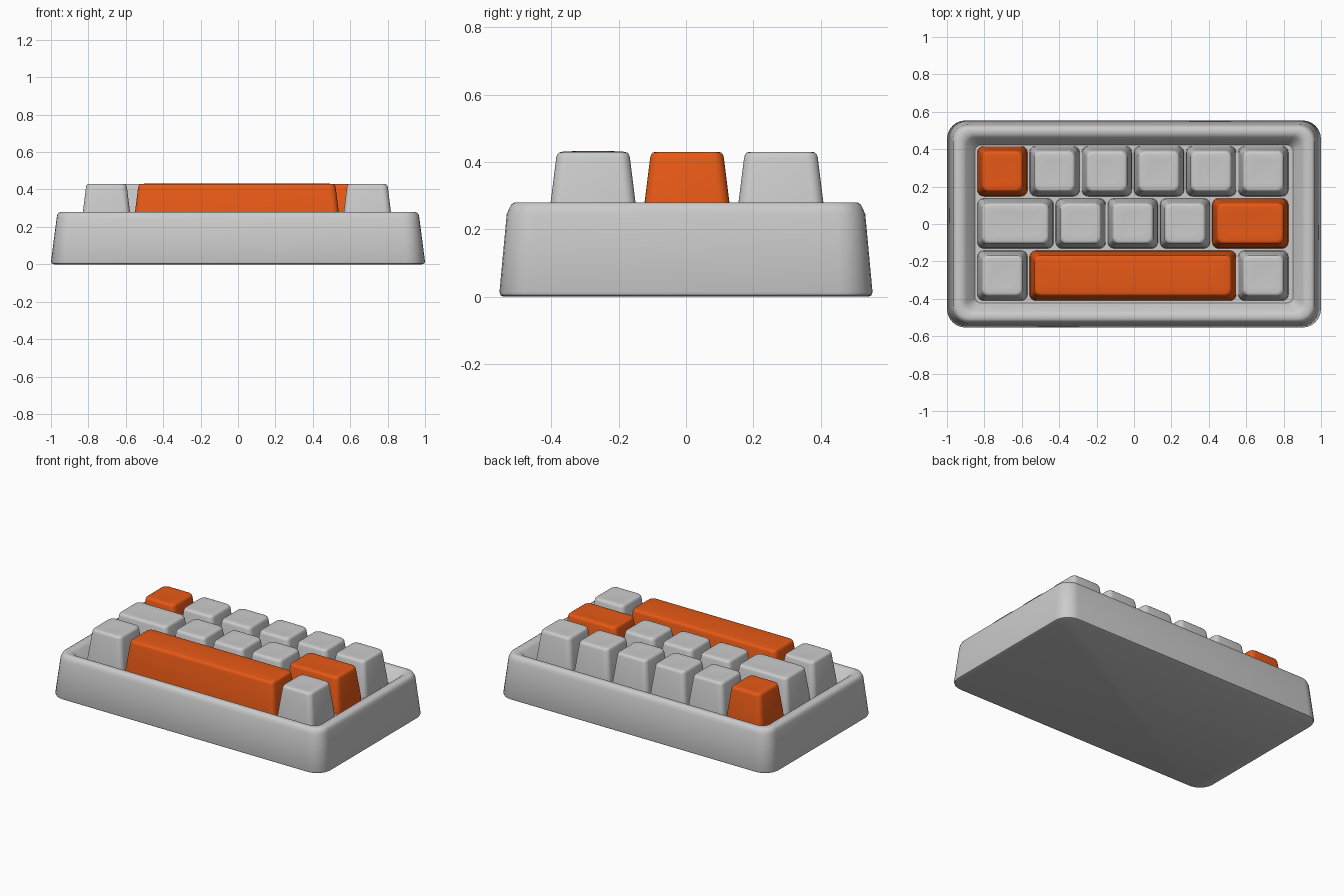
import bpy, bmesh, math

if "Cube" in bpy.data.objects:
    bpy.data.objects.remove(bpy.data.objects["Cube"])

U = 0.279            # key pitch
GAP = 0.011          # space between keys
CX, CY = -0.006, 0.003
FLOOR, TOP = 0.20, 0.43

orange = bpy.data.materials.new("orange")
orange.diffuse_color = (0.8, 0.1, 0.008, 1)
orange.use_nodes = True
orange.node_tree.nodes["Principled BSDF"].inputs["Base Color"].default_value = orange.diffuse_color


def rounded_rect(hx, hy, r, z, seg=6):
    pts = []
    for i, (sx, sy) in enumerate([(1, 1), (-1, 1), (-1, -1), (1, -1)]):
        for k in range(seg + 1):
            a = math.pi / 2 * (i + k / seg)
            pts.append((sx * (hx - r) + r * math.cos(a),
                        sy * (hy - r) + r * math.sin(a), z))
    return pts


def loft(name, rings, loc=(0, 0, 0), mat=None):
    """Skin a stack of rounded rectangles (hx, hy, radius, z) and cap both ends."""
    bm = bmesh.new()
    loops = [[bm.verts.new(p) for p in rounded_rect(*ring)] for ring in rings]
    n = len(loops[0])
    for a, b in zip(loops, loops[1:]):
        for i in range(n):
            j = (i + 1) % n
            bm.faces.new((a[i], a[j], b[j], b[i]))
    bm.faces.new(loops[0][::-1])
    bm.faces.new(loops[-1])
    bmesh.ops.recalc_face_normals(bm, faces=bm.faces)
    me = bpy.data.meshes.new(name)
    bm.to_mesh(me)
    bm.free()
    ob = bpy.data.objects.new(name, me)
    bpy.context.collection.objects.link(ob)
    ob.location = loc
    if mat:
        me.materials.append(mat)
    bpy.ops.object.select_all(action='DESELECT')
    ob.select_set(True)
    bpy.context.view_layer.objects.active = ob
    bpy.ops.object.shade_smooth_by_angle(angle=math.radians(40))
    return ob


# Case: tapered outer wall, rounded rim, sloping inner wall, recessed floor
HX, HY = 1.0, 0.554
profile = [(0.016, 0.0), (0.004, 0.004), (0.0, 0.014), (0.030, 0.245),
           (0.033, 0.262), (0.040, 0.274), (0.052, 0.28), (0.072, 0.28),
           (0.088, 0.276), (0.102, 0.266), (0.142, 0.21), (0.15, FLOOR)]
case_rings = []
for inset, z in profile:
    # the side walls lean slightly more than the front and back walls
    iny = inset * (0.72 if z < 0.25 and inset < 0.05 else 0.88)
    case_rings.append((HX - inset, HY - iny, max(0.10 - 0.5 * inset, 0.03), z))
loft("case", case_rings)


# Keycaps: tapered, soft top edge, slightly dished (or crowned) top
def keycap(name, col, row, width, mat=None, crown=-0.003):
    hx, hy = (width * U - GAP) / 2, (U - GAP) / 2
    prof = [(0, FLOOR - 0.005), (0.003, 0.24), (0.0245, TOP - 0.018),
            (0.0275, TOP - 0.008), (0.033, TOP - 0.002), (0.042, TOP),
            (0.075, TOP + crown * 0.6), (0.1, TOP + crown)]
    rings = [(hx - d, hy - d, max(0.034 - 0.1 * d, 0.02), z) for d, z in prof]
    x = CX + (col + width / 2 - 3) * U
    loft(name, rings, (x, CY + (1 - row) * U, 0), mat)


rows = [
    [(1, True)] + [(1, False)] * 5,
    [(1.5, False)] + [(1, False)] * 3 + [(1.5, True)],
    [(1, False), (4, True), (1, False)],
]
for r, row in enumerate(rows):
    col = 0
    for i, (w, accent) in enumerate(row):
        name = "space_bar" if w == 4 else f"key_row{r + 1}_{i + 1}"
        keycap(name, col, r, w, orange if accent else None,
               0.003 if w == 4 else -0.003)
        col += w
